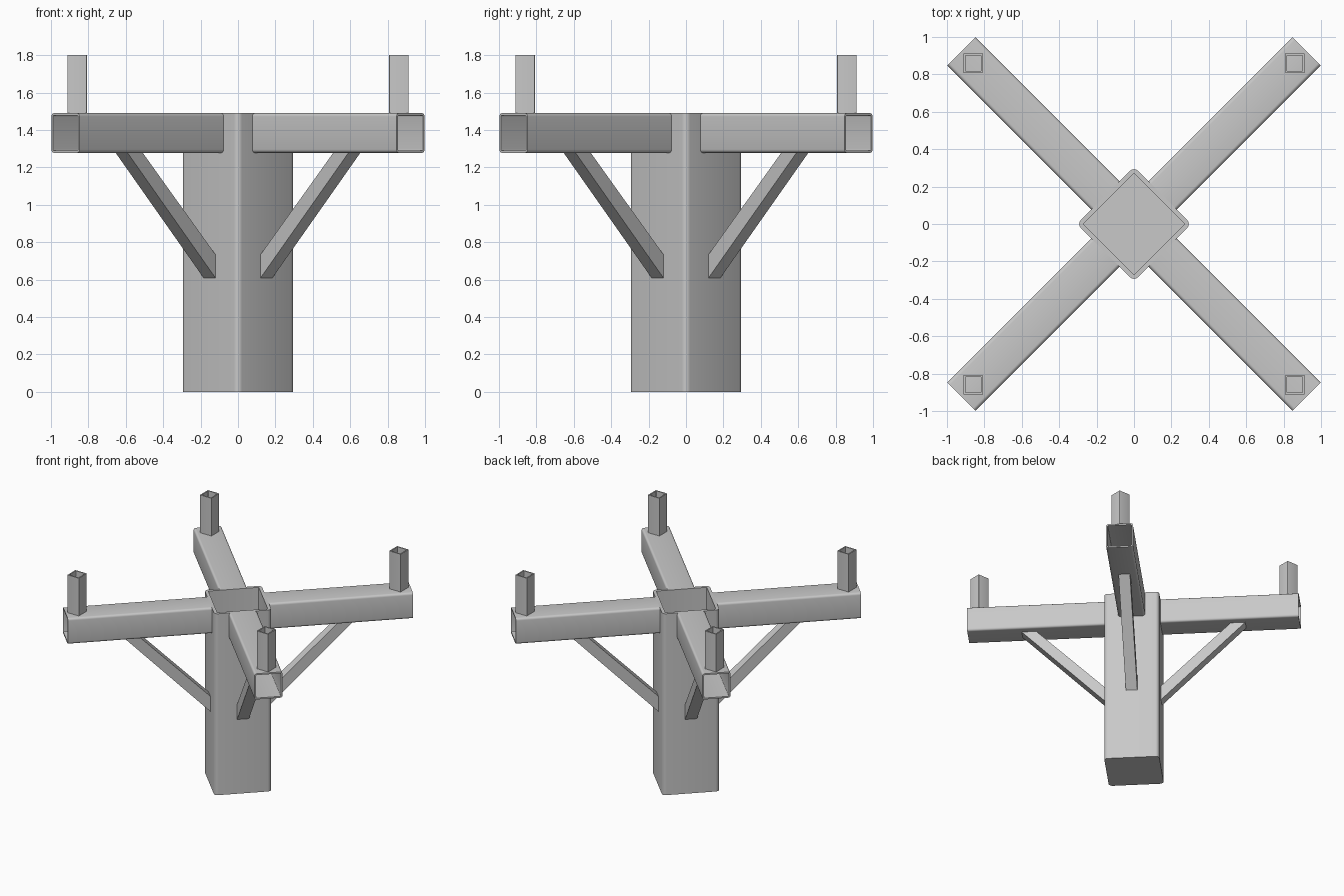
import bpy, bmesh, math
from mathutils import Matrix, Vector

old = bpy.data.objects.get("Cube")
if old:
    bpy.data.objects.remove(old, do_unlink=True)

steel = bpy.data.materials.new("grey_steel")
steel.use_nodes = True
GREY = (0.58, 0.58, 0.58, 1)
steel.diffuse_color = GREY
steel.node_tree.nodes["Principled BSDF"].inputs["Base Color"].default_value = GREY


def finish(bm, name, matrix):
    """Turn a bmesh into a named, placed, shaded object."""
    bmesh.ops.recalc_face_normals(bm, faces=bm.faces)
    bm.transform(matrix)
    mesh = bpy.data.meshes.new(name)
    bm.to_mesh(mesh)
    bm.free()
    mesh.materials.append(steel)
    obj = bpy.data.objects.new(name, mesh)
    bpy.context.collection.objects.link(obj)
    bpy.ops.object.select_all(action="DESELECT")
    obj.select_set(True)
    bpy.context.view_layer.objects.active = obj
    bpy.ops.object.shade_smooth_by_angle(angle=math.radians(30))


def ring(bm, half, radius, z, steps=4):
    """Rounded square loop of vertices."""
    verts = []
    for corner in range(4):
        mid = math.radians(45 + 90 * corner)
        c = Vector((math.copysign(half - radius, math.cos(mid)),
                    math.copysign(half - radius, math.sin(mid)), z))
        for i in range(steps + 1):
            a = math.radians(90 * (corner + i / steps))
            verts.append(bm.verts.new(c + Vector((math.cos(a), math.sin(a), 0)) * radius))
    return verts


def square_tube(name, half, radius, wall, length, matrix, floor=None):
    """Hollow square tube along local z; floor closes its lower end."""
    bm = bmesh.new()
    inner_r = max(radius - wall, 0.002)
    loops = [ring(bm, half - wall, inner_r, floor or 0),
             ring(bm, half - wall, inner_r, length),
             ring(bm, half, radius, length),
             ring(bm, half, radius, 0)]
    pairs = list(zip(loops, loops[1:]))
    if floor is None:
        pairs.append((loops[3], loops[0]))
    else:
        bm.faces.new(loops[0])
        bm.faces.new(loops[3])
    for a, b in pairs:
        for i in range(len(a)):
            j = (i + 1) % len(a)
            bm.faces.new((a[i], a[j], b[j], b[i]))
    finish(bm, name, matrix)


def brace(name, width, outline, matrix):
    """Solid bar: side outline in local xz, extruded across y."""
    bm = bmesh.new()
    face = bm.faces.new([bm.verts.new((x, -width / 2, z)) for x, z in outline])
    side = bmesh.ops.extrude_face_region(bm, geom=[face])
    bmesh.ops.translate(bm, vec=(0, width, 0),
                        verts=[v for v in side["geom"] if isinstance(v, bmesh.types.BMVert)])
    finish(bm, name, matrix)


TOP = 1.49
POST_HALF = 0.216
ARM_HALF = 0.106
ARM_END = 1.305
ARM_BOTTOM = TOP - 2 * ARM_HALF

# Central column, turned corner-forward
square_tube("column", POST_HALF, 0.03, 0.025, TOP,
            Matrix.Rotation(math.radians(45), 4, "Z"), floor=0.02)

# Four diagonal arms, each with a brace and an upright socket
for i, corner in enumerate(("back_left", "back_right", "front_right", "front_left")):
    turn = Matrix.Rotation(math.radians(45 + 90 * i), 4, "Z")
    lay_out = (Matrix.Translation((POST_HALF, 0, TOP - ARM_HALF))
               @ Matrix.Rotation(math.radians(90), 4, "Y"))
    square_tube("arm_" + corner, ARM_HALF, 0.018, 0.012, ARM_END - POST_HALF, turn @ lay_out)

    brace("brace_" + corner, 0.09,
          [(POST_HALF, 0.61), (0.88, ARM_BOTTOM), (0.765, ARM_BOTTOM), (POST_HALF, 0.735)], turn)

    spot = turn @ Vector((0.86 * math.sqrt(2), 0, TOP))
    square_tube("socket_" + corner, 0.052, 0.003, 0.01, 0.31, Matrix.Translation(spot))
